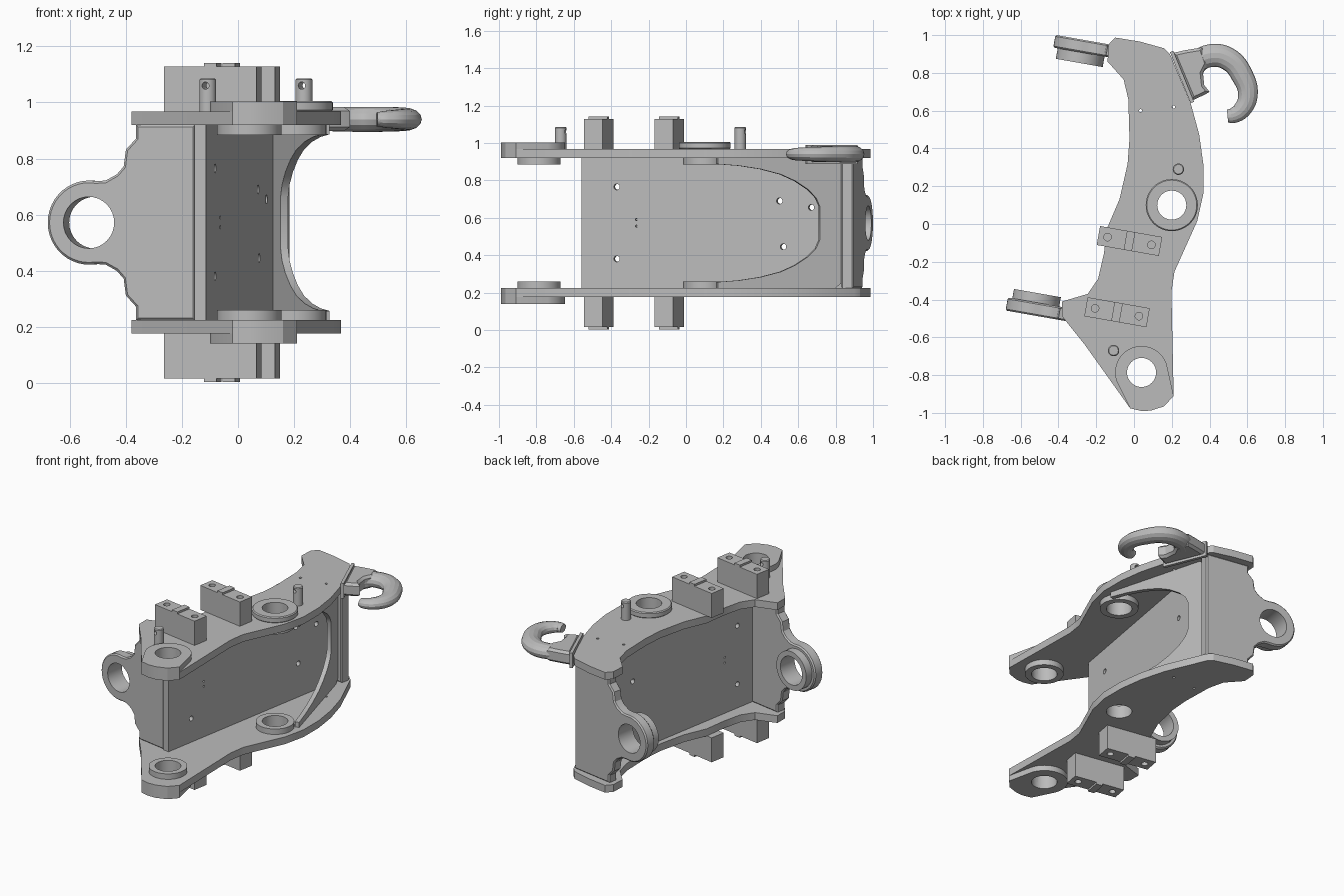
import bpy, bmesh
from math import sin, cos, radians, pi
from mathutils import Matrix, Vector

cube = bpy.data.objects.get("Cube")
if cube:
    bpy.data.objects.remove(cube, do_unlink=True)

steel = bpy.data.materials.new("steel_grey")
steel.use_nodes = True
grey = (0.5, 0.5, 0.5, 1)
steel.diffuse_color = grey
steel.node_tree.nodes["Principled BSDF"].inputs["Base Color"].default_value = grey

MID = 0.5715          # mirror height between the two side plates
TILT = radians(10)    # cross plates and blocks are turned by this


def frame(u, origin):
    """Upright frame: local x along u, local y up, local z sideways."""
    u = Vector(u).normalized()
    v = Vector((0, 0, 1))
    m = Matrix((u, v, u.cross(v))).transposed().to_4x4()
    m.translation = Vector(origin)
    return m


def arc(cx, cy, r, a0, a1, n=24):
    return [(cx + r * cos(radians(a0 + (a1 - a0) * i / n)),
             cy + r * sin(radians(a0 + (a1 - a0) * i / n))) for i in range(n + 1)]


def circle(cx, cy, r, n=48):
    return arc(cx, cy, r, 0, 360, n)[:-1]


def rect(x0, y0, x1, y1):
    return [(x0, y0), (x1, y0), (x1, y1), (x0, y1)]


def prism(name, pts, z0, z1, m=None, bevel=0):
    bm = bmesh.new()
    z0, z1 = min(z0, z1), max(z0, z1)
    base = bm.faces.new([bm.verts.new((x, y, z0)) for x, y in pts])
    new = bmesh.ops.extrude_face_region(bm, geom=[base])["geom"]
    bmesh.ops.translate(bm, vec=(0, 0, z1 - z0),
                        verts=[g for g in new if isinstance(g, bmesh.types.BMVert)])
    bmesh.ops.recalc_face_normals(bm, faces=bm.faces)
    if bevel:
        rim = [e for e in bm.edges if abs(e.verts[0].co.z - e.verts[1].co.z) < 1e-6]
        bmesh.ops.bevel(bm, geom=rim, offset=bevel, segments=1, affect='EDGES')
    bm.transform(m or Matrix())
    bm.normal_update()
    mesh = bpy.data.meshes.new(name)
    bm.to_mesh(mesh)
    bm.free()
    mesh.materials.append(steel)
    ob = bpy.data.objects.new(name, mesh)
    bpy.context.collection.objects.link(ob)
    return ob


def select(ob):
    bpy.ops.object.select_all(action='DESELECT')
    ob.select_set(True)
    bpy.context.view_layer.objects.active = ob


def drill(ob, holes, z0, z1, m=None):
    """Cut round holes (x, y, r) through an object."""
    for x, y, r in holes:
        cutter = prism("cutter", circle(x, y, r, 32), z0, z1, m)
        mod = ob.modifiers.new("hole", 'BOOLEAN')
        mod.operation, mod.solver, mod.object = 'DIFFERENCE', 'EXACT', cutter
        select(ob)
        bpy.ops.object.modifier_apply(modifier=mod.name)
        bpy.data.objects.remove(cutter, do_unlink=True)
    return ob


# Side plates with pivots, pads, blocks
outline = [(-.135, .95), (-.10, .987), (.03, .966), (.16, .93), (.19, .90), (.30, .64),
           (.345, .475), (.367, .317), (.367, .16), (.335, .016), (.214, -.253),
           (.198, -.36), (.21, -.91), (.16, -.965), (.09, -.988), (.04, -.99),
           (-.02, -.976), (-.26, -.64), (-.38, -.49), (-.38, -.41), (-.245, -.37),
           (-.19, -.29), (-.16, -.16), (-.14, -.016), (-.077, .13), (-.034, .317),
           (-.024, .45), (-.03, .66), (-.055, .765), (-.14, .86)]
front_pivot, mid_pivot, bore = (.04, -.786), (.2, .1), .077
pivots = [(*front_pivot, bore), (*mid_pivot, bore)]
pad = arc(*front_pivot, .14, 20, 200) + outline[16:11:-1][:5]

for side, tag in ((1, "upper"), (-1, "lower")):
    def z(offset):
        return MID + side * offset
    plate = prism(tag + "_side_plate", outline, z(.348), z(.396))
    drill(plate, pivots + [(.035, .60, .008), (.21, .62, .008)], z(.3), z(.45))
    drill(prism(tag + "_front_pad", pad, z(.395), z(.432)), pivots[:1], z(.3), z(.5))
    for p, label in zip(pivots, ("front", "middle")):
        drill(prism(f"{tag}_{label}_inner_boss", circle(*p[:2], .115), z(.312), z(.349)),
              [p], z(.25), z(.5))
    for (x, y), label in zip(((-.024, -.09), (-.09, -.467)), ("rear", "front")):
        m = Matrix.Translation((x, y, 0)) @ Matrix.Rotation(-TILT, 4, 'Z')
        block = prism(f"{tag}_{label}_stop_block", rect(-.167, -.051, .167, .051),
                      z(.395), z(.556), m)
        drill(block, [(-.118, 0, .02), (.118, 0, .02)], z(.5), z(.6), m)
        prism(f"{tag}_{label}_block_ridge", rect(-.022, -.051, .022, .051),
              z(.555), z(.569), m)

# Raised collar on the upper middle pivot
drill(prism("middle_pivot_collar", circle(*mid_pivot, .138), MID + .395, MID + .434,
            bevel=.006), pivots[1:], .8, 1.2)

# Lock pins with a cross hole
for x, y, label in ((.235, .29, "rear"), (-.108, -.67, "front")):
    pin = prism(label + "_lock_pin", circle(x, y, .03, 32), MID + .39, 1.086, bevel=.005)
    drill(pin, [(0, 0, .013)], -.1, .1, frame((1, -.3, 0), (x, y, 1.06)))

# Cross plates ending in a lug with a bored boss
def cross_plate(name, origin, length, t0, t1, b0, b1):
    m = frame((cos(TILT), -sin(TILT), 0), origin)
    shoulder = [(.06, .15), (.10, .172), (.125, .20), (.133, .26), (.17, .30), (.17, .349)]
    top = [(length, .349)] + shoulder[::-1]
    pts = top + arc(0, 0, .15, 80, 280) + [(x, -y) for x, y in top[::-1]]
    drill(prism(name + "_cross_plate", pts, t0, t1, m, bevel=.008), [(0, 0, .092)], -.3, .3, m)
    drill(prism(name + "_lug_boss", circle(0, 0, .126), b0, b1, m), [(0, 0, .092)], -.3, .3, m)


cross_plate("front", (-.52, -.415, MID), .385, 0, .07, -.05, .002)
cross_plate("rear", (-.28, .908, MID), .46, -.068, 0, -.002, .056)

# Long web between the side plates
web_m = frame((sin(TILT), cos(TILT), 0), (-.115, -.56, MID))
web = prism("web", rect(0, -.349, 1.42, .349), -.04, 0, web_m)
bolts = [(-.37, .765), (-.37, .38), (.5, .69), (.67, .655), (.52, .445)]
dots = [(-.265, .59), (-.265, .555)]
drill(web, [((y + .56) / cos(TILT), h - MID, r)
            for group, r in ((bolts, .016), (dots, .006)) for y, h in group], -.1, .1, web_m)

# Stiffener with a U-shaped opening
rib_m = frame((-.185, .68, 0), (.327, .17, MID))
curve = [(0, .315), (.12, .306), (.24, .288), (.35, .26), (.43, .225), (.50, .18),
         (.545, .135), (.565, .09)]
u_cut = curve + [(x, -y) for x, y in curve[::-1]]
prism("u_stiffener", [(0, .349), *u_cut, (0, -.349), (.65, -.349), (.70, -.31),
                      (.70, .31), (.65, .349)], -.028, 0, rib_m)

# Lifting hook: flange, neck and tapering bent bar
HOOK_Z = .94
prism("hook_flange", [(.19, .91), (.30, .64), (.318, .647), (.208, .917)],
      HOOK_Z - .052, HOOK_Z + .048)
prism("hook_neck", [(.205, .905), (.31, .655), (.375, .685), (.40, .70), (.372, .735),
                    (.365, .80), (.39, .85), (.36, .935), (.27, .92)],
      HOOK_Z - .042, HOOK_Z + .044, bevel=.015)
path = [(.30, .776, .055), (.335, .855, .058), (.414, .892, .061), (.504, .87, .061),
        (.573, .786, .058), (.603, .686, .052), (.573, .607, .047), (.525, .575, .041),
        (.495, .572, .034)]
cu = bpy.data.curves.new("lifting_hook", 'CURVE')
cu.dimensions, cu.bevel_depth, cu.bevel_resolution, cu.use_fill_caps = '3D', 1, 5, True
sp = cu.splines.new('BEZIER')
sp.bezier_points.add(len(path) - 1)
for bp, (x, y, r) in zip(sp.bezier_points, path):
    bp.co, bp.radius = (x, y, 0), r
    bp.handle_left_type = bp.handle_right_type = 'AUTO'
cu.materials.append(steel)
hook = bpy.data.objects.new("lifting_hook", cu)
hook.location.z, hook.scale.z = HOOK_Z, .75
bpy.context.collection.objects.link(hook)
select(hook)
bpy.ops.object.convert(target='MESH')

# Smooth round surfaces, keep edges sharp
for ob in list(bpy.context.scene.objects):
    if ob.type == 'MESH' and steel.name in ob.data.materials:
        select(ob)
        bpy.ops.object.shade_smooth_by_angle(angle=radians(25))
